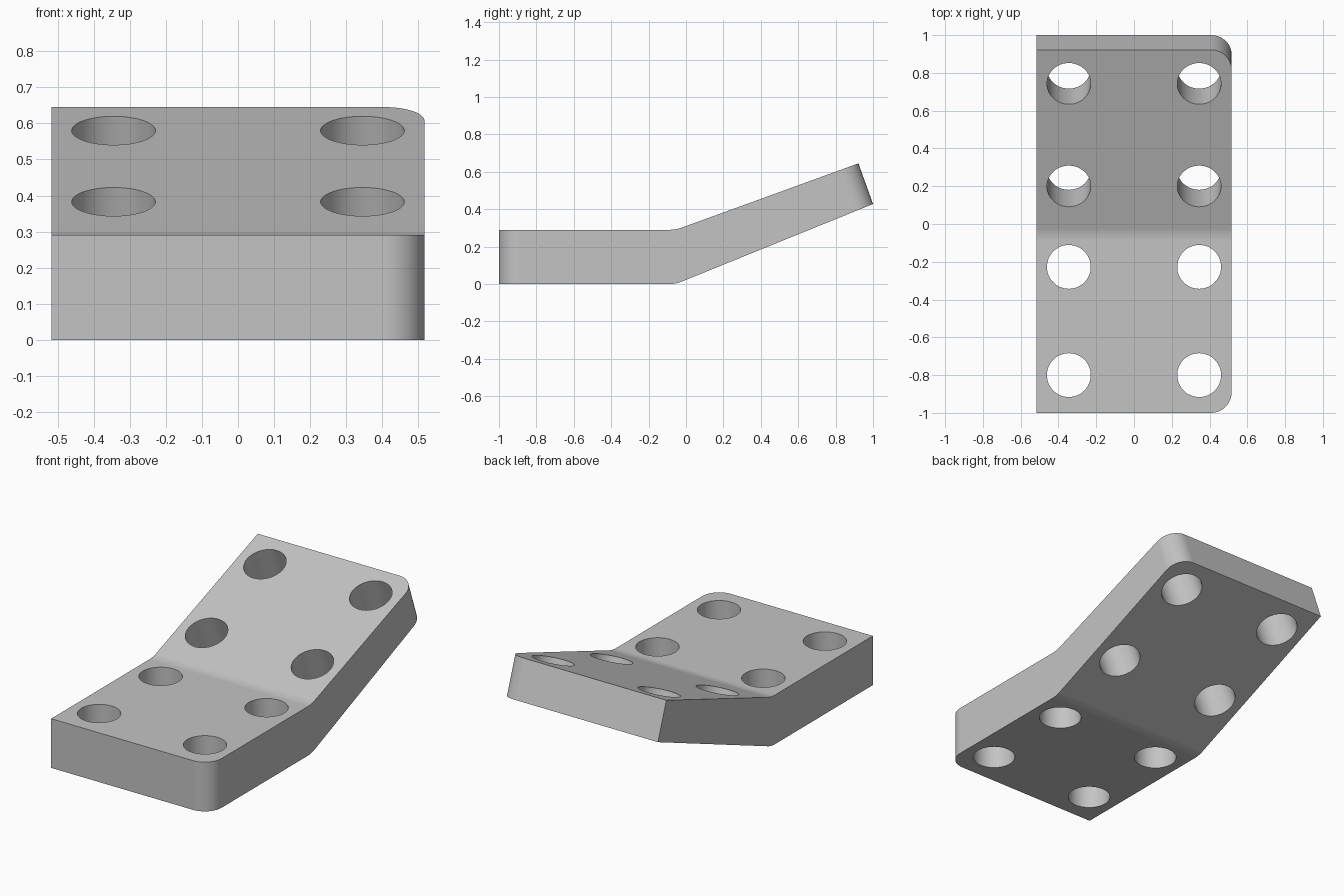
import bpy, bmesh, math
from mathutils import Matrix, Vector

cube = bpy.data.objects.get("Cube")
if cube:
    bpy.data.objects.remove(cube, do_unlink=True)

HALF_W = 0.517
CORNER_R = 0.11
HOLE_R = 0.116
HOLE_X = 0.345
TILT = math.radians(20)

grey = bpy.data.materials.new("light grey")
grey.use_nodes = True
colour = (0.55, 0.55, 0.55, 1)
grey.diffuse_color = colour
grey.node_tree.nodes["Principled BSDF"].inputs["Base Color"].default_value = colour


def make_object(name, bm):
    mesh = bpy.data.meshes.new(name)
    bmesh.ops.recalc_face_normals(bm, faces=bm.faces[:])
    bm.to_mesh(mesh)
    bm.free()
    mesh.materials.append(grey)
    obj = bpy.data.objects.new(name, mesh)
    bpy.context.collection.objects.link(obj)
    return obj


# Bent plate: side profile extruded across the width
profile = [(-1, 0), (-0.055, 0), (1, 0.428), (0.922, 0.645), (-0.055, 0.29), (-1, 0.29)]
bm = bmesh.new()
side = bm.faces.new([bm.verts.new((-HALF_W, y, z)) for y, z in profile])
ext = bmesh.ops.extrude_face_region(bm, geom=[side])
bmesh.ops.translate(bm, vec=(2 * HALF_W, 0, 0),
                    verts=[v for v in ext["geom"] if isinstance(v, bmesh.types.BMVert)])


def middle(edge):
    return (edge.verts[0].co + edge.verts[1].co) / 2


# Round the two end corners on the left side, then soften the bend
corners = [e for e in bm.edges if middle(e).x > HALF_W - 0.01 and abs(middle(e).y) > 0.9
           and abs(e.verts[0].co.z - e.verts[1].co.z) > 0.1]
bmesh.ops.bevel(bm, geom=corners, offset=CORNER_R, offset_type='OFFSET',
                segments=12, profile=0.5, affect='EDGES')
bend = [e for e in bm.edges if abs(middle(e).x) < 0.01 and abs(middle(e).y + 0.055) < 0.01]
bmesh.ops.bevel(bm, geom=bend, offset=0.03, offset_type='OFFSET',
                segments=4, profile=0.5, affect='EDGES')
plate = make_object("bent_plate", bm)

# Screw holes: (y, z, tilt) of each row, bored square to its surface
rows = [(-0.80, 0.29, 0), (-0.227, 0.29, 0), (0.20, 0.383, TILT), (0.743, 0.58, TILT)]
bm = bmesh.new()
for y, z, tilt in rows:
    for x in (-HOLE_X, HOLE_X):
        place = Matrix.Translation(Vector((x, y, z))) @ Matrix.Rotation(tilt, 4, 'X')
        bmesh.ops.create_cone(bm, cap_ends=True, segments=48, radius1=HOLE_R,
                              radius2=HOLE_R, depth=0.9, matrix=place)
cutter = make_object("hole_cutter", bm)
cutter.hide_render = True

bpy.ops.object.select_all(action='DESELECT')
plate.select_set(True)
bpy.context.view_layer.objects.active = plate
cut = plate.modifiers.new("screw_holes", 'BOOLEAN')
cut.operation = 'DIFFERENCE'
cut.solver = 'EXACT'
cut.object = cutter
bpy.ops.object.modifier_apply(modifier=cut.name)
bpy.data.objects.remove(cutter, do_unlink=True)

# Smooth hole walls and corners, crisp rims
bpy.ops.object.shade_smooth_by_angle(angle=math.radians(30))
weighted = plate.modifiers.new("flat_faces", 'WEIGHTED_NORMAL')
weighted.keep_sharp = True
